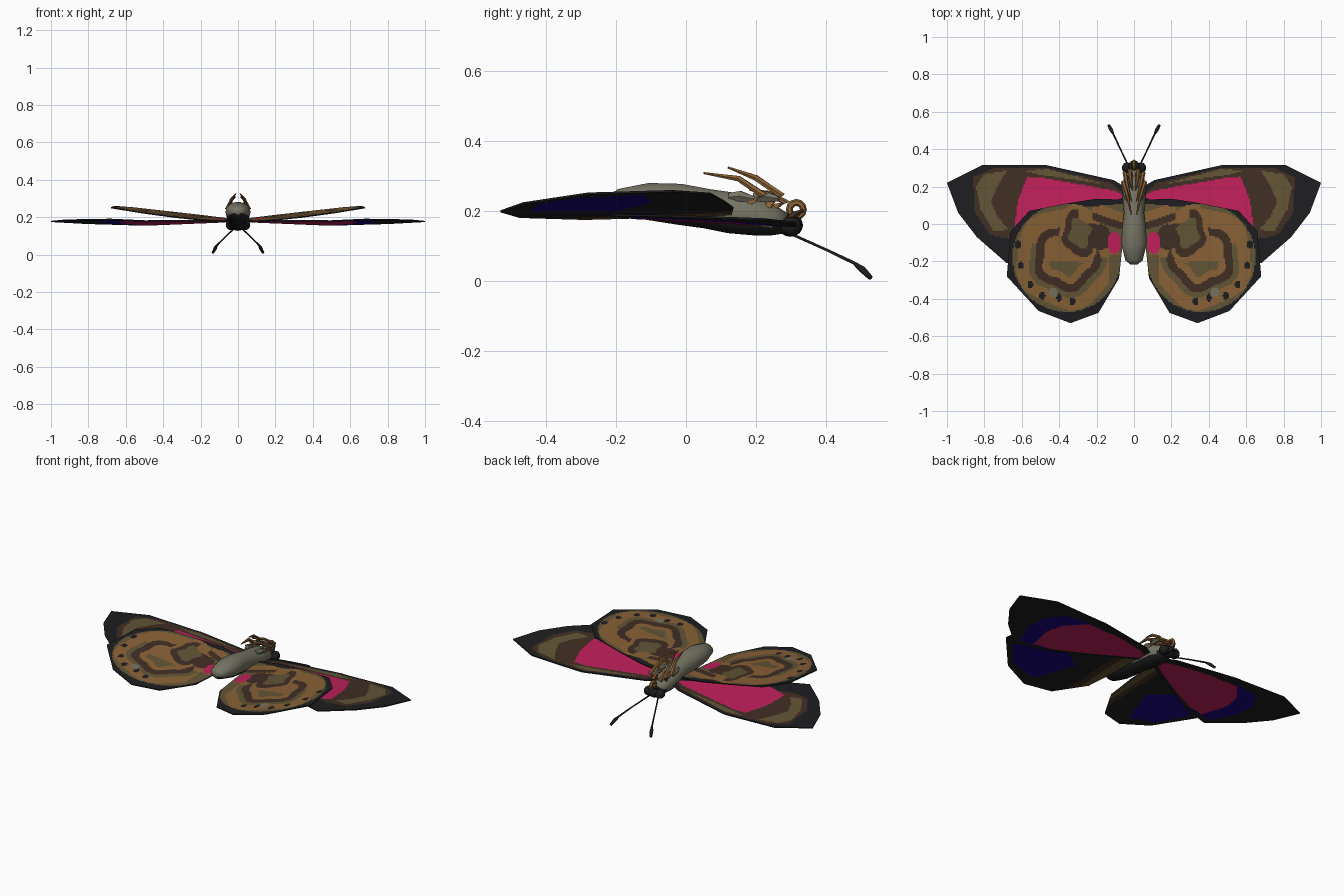
import bpy, bmesh, math
from mathutils import Vector

if "Cube" in bpy.data.objects:
    bpy.data.objects.remove(bpy.data.objects["Cube"])

# ---- flat colours -------------------------------------------------------
def lin(c):
    c /= 255
    return c / 12.92 if c <= 0.04045 else ((c + 0.055) / 1.055) ** 2.4

NAMES = {"black": (30, 30, 32), "crimson": (192, 32, 90), "blue": (24, 6, 126), "dark_brown": (64, 46, 36),
         "olive": (98, 84, 54), "tan": (138, 98, 54), "grey": (118, 116, 100)}
MATS, IDX = [], {}
for i, (n, c) in enumerate(NAMES.items()):
    m = bpy.data.materials.new(n)
    m.diffuse_color = (*[lin(v) for v in c], 1)
    m.use_nodes = True
    m.node_tree.nodes["Principled BSDF"].inputs["Base Color"].default_value = m.diffuse_color
    MATS.append(m)
    IDX[n] = i

def finish(bm, name, mirror=False, smooth=False):
    me = bpy.data.meshes.new(name)
    bm.to_mesh(me)
    bm.free()
    for m in MATS:
        me.materials.append(m)
    ob = bpy.data.objects.new(name, me)
    bpy.context.collection.objects.link(ob)
    for p in me.polygons:
        p.use_smooth = smooth
    if mirror:
        mod = ob.modifiers.new("mirror", 'MIRROR')
        mod.use_mirror_merge = False
    return ob

# ---- wings: flat outline cut into small cells, coloured by rule, then bent ----
def inside(x, y, poly):
    hit = False
    for (x1, y1), (x2, y2) in zip(poly, poly[1:] + poly[:1]):
        if (y1 > y) != (y2 > y) and x < (x2 - x1) * (y - y1) / (y2 - y1) + x1:
            hit = not hit
    return hit

def wing(name, outline, height, upper, lower, step=0.0075, thick=0.006):
    bm = bmesh.new()
    f = bm.faces.new([bm.verts.new((x, y, 0)) for x, y in outline])
    bmesh.ops.triangulate(bm, faces=[f])
    for axis in (0, 1):
        lo = min(p[axis] for p in outline)
        hi = max(p[axis] for p in outline)
        no = Vector((1, 0, 0)) if axis == 0 else Vector((0, 1, 0))
        for k in range(1, int((hi - lo) / step) + 1):
            bmesh.ops.bisect_plane(bm, geom=bm.verts[:] + bm.edges[:] + bm.faces[:],
                                   plane_co=no * (lo + k * step + 0.0003), plane_no=no)
    r = bmesh.ops.extrude_face_region(bm, geom=bm.faces[:], use_keep_orig=True)
    for v in r["geom"]:
        if isinstance(v, bmesh.types.BMVert):
            v.co.z += thick
    bmesh.ops.recalc_face_normals(bm, faces=bm.faces[:])
    for f in bm.faces:
        c = f.calc_center_median()
        top, bottom = c.z > thick * 0.9, c.z < thick * 0.1
        f.material_index = IDX[upper(c.x, c.y) if top else lower(c.x, c.y) if bottom else "black"]
    for v in bm.verts:
        v.co.z += height(v.co.x, v.co.y)
    return finish(bm, name, mirror=True)

FORE = [(0.05, 0.20), (0.11, 0.235), (0.47, 0.315), (0.81, 0.315), (1.0, 0.22), (0.94, 0.06), (0.84, -0.07),
        (0.68, -0.21), (0.50, -0.15), (0.30, -0.04), (0.05, 0.10)]
HIND = [(0.05, 0.13), (0.20, 0.135), (0.36, 0.11), (0.56, 0.07), (0.66, -0.04), (0.68, -0.28), (0.51, -0.465),
        (0.34, -0.53), (0.19, -0.475), (0.08, -0.29), (0.06, -0.1)]
# underside-of-wing patches (seen from above)
F_BROWN = [(0.05, 0.15), (0.12, 0.22), (0.48, 0.302), (0.74, 0.302), (0.86, 0.25), (0.85, 0.06), (0.77, -0.06),
           (0.66, -0.08), (0.3, 0)]
F_ARCH = [(0.68, 0.285), (0.80, 0.265), (0.845, 0.20), (0.82, 0.08), (0.75, -0.04), (0.67, -0.03), (0.73, 0.04),
          (0.765, 0.12), (0.73, 0.2)]
F_EDGE = [(0.16, 0.215), (0.45, 0.29), (0.60, 0.288), (0.50, 0.262)]
F_RED = [(0.05, 0.15), (0.11, 0.18), (0.49, 0.247), (0.57, 0.252), (0.62, 0.13), (0.64, -0.03), (0.48, -0.09), (0.3, 0.0)]
# patches on the opposite faces
L_RED = [(0.05, 0.15), (0.11, 0.19), (0.30, 0.235), (0.53, 0.25), (0.62, 0.13), (0.64, 0.02), (0.60, -0.14),
         (0.48, -0.11), (0.3, -0.02), (0.06, 0.12)]
L_BLUE = [(0.48, 0.25), (0.55, 0.262), (0.68, 0.23), (0.75, 0.12), (0.75, 0.0), (0.68, -0.165), (0.5, -0.13)]
H_BLUE = [(0.25, -0.20), (0.42, -0.10), (0.62, -0.12), (0.61, -0.30), (0.51, -0.42), (0.34, -0.45)]
SPOTS = [(0.62, -0.11), (0.605, -0.22), (0.555, -0.325), (0.49, -0.385), (0.40, -0.395), (0.33, -0.415)]

def layers(base, *stack):
    def rule(x, y):
        col = base
        for n, poly in stack:
            if inside(x, y, poly):
                col = n
        return col
    return rule

def hind_upper(x, y):
    if math.hypot((x - 0.105) / 0.036, (y + 0.10) / 0.06) < 1:
        return "crimson"
    dx, dy = x - 0.36, y + 0.18
    r, a = math.hypot(dx, dy), math.atan2(dy, dx)
    if r > 0.29 and not (x < 0.25 and y > -0.2):
        return "black"
    for sx, sy in SPOTS:                                   # outer row of eye dots
        if math.hypot((x - sx) / 0.016, (y - sy) / 0.021) < 1:
            return "black"
    if math.hypot(x - 0.435, y + 0.365) < 0.024:
        return "grey"
    if x < 0.13 and y < -0.16:                             # inner margin
        return "olive"
    root = y - 0.35 * (x - 0.1)                            # slanting stripes at the wing root
    if x < 0.25 and y > 0.115 - 0.1 * x:
        return "black"
    if x < 0.22 and root > -0.02:
        return "tan" if 0.02 < root < 0.075 else "olive" if root >= 0.075 else "dark_brown"
    if math.hypot((x - 0.18) / 0.055, (y + 0.07) / 0.07) < 1:
        return "dark_brown"
    q = math.hypot((x - 0.29) / 0.9, (y + 0.05) / 1.25)    # central swirl
    q += 0.01 * math.sin(4 * math.atan2(y + 0.05, x - 0.29))
    if q < 0.064:
        return "olive"
    if q < 0.10:
        return "dark_brown" if not (y > 0.0 and x < 0.3) else "tan"
    if q < 0.125:
        return "tan"
    w = r + 0.012 * math.sin(5 * a + 1)
    if w > 0.272:
        return "olive"
    if w > 0.205:
        return "tan" if x > 0.16 or y < -0.1 else "dark_brown"
    if w > 0.175:
        return "olive" if a < 0.4 else "tan"
    if w > 0.130:
        return "dark_brown"
    return "tan" if w > 0.09 or y > -0.2 else "olive"

def hind_lower(x, y):
    if inside(x, y, H_BLUE):
        return "blue"
    return "olive" if x < 0.11 else "dark_brown" if x < 0.15 else "black"

wing("forewings", FORE, lambda x, y: 0.170 - 0.05 * y + 0.03 * abs(x - 0.5),
     layers("black", ("dark_brown", F_BROWN), ("olive", F_ARCH), ("olive", F_EDGE), ("crimson", F_RED)),
     layers("black", ("blue", L_BLUE), ("crimson", L_RED)))
wing("hindwings", HIND, lambda x, y: 0.177 + 0.12 * x + 0.04 * y, hind_upper, hind_lower)

# ---- tubes: rings lofted along a path; radii are (side, up) --------------
def loft(name, path, radii, sides, colour, mirror=False, smooth=True):
    bm = bmesh.new()
    pts = [Vector(p) for p in path]
    rings = []
    for i, p in enumerate(pts):
        t = (pts[min(i + 1, len(pts) - 1)] - pts[max(i - 1, 0)]).normalized()
        s = t.cross(Vector((0, 0, 1))).normalized()
        u = s.cross(t)
        rx, rz = radii[i] if isinstance(radii[i], tuple) else (radii[i], radii[i])
        rings.append([bm.verts.new(p + s * rx * math.cos(k * math.tau / sides) + u * rz * math.sin(k * math.tau / sides))
                      for k in range(sides)])
    for a, b in zip(rings, rings[1:]):
        for k in range(sides):
            bm.faces.new((a[k], a[(k + 1) % sides], b[(k + 1) % sides], b[k]))
    bm.faces.new(rings[0])
    bm.faces.new(rings[-1])
    bmesh.ops.recalc_face_normals(bm, faces=bm.faces[:])
    for f in bm.faces:
        f.material_index = IDX[colour(f) if callable(colour) else colour]
    return finish(bm, name, mirror, smooth)

# abdomen and thorax, black on the lower face
BODY = [(-0.217, .230, .018, .016), (-0.195, .230, .046, .034), (-0.11, .228, .068, .054), (-0.02, .220, .064, .060),
        (0.06, .207, .054, .058), (0.13, .195, .06, .060), (0.20, .185, .064, .056), (0.25, .172, .050, .044),
        (0.285, .165, .03, .03)]
loft("body", [(0, b[0], b[1]) for b in BODY], [(b[2], b[3]) for b in BODY], 14,
     lambda f: "black" if f.normal.z < -0.3 else "grey")

# head and eyes
def ball(name, loc, size, colour, mirror=False):
    bm = bmesh.new()
    bmesh.ops.create_uvsphere(bm, u_segments=12, v_segments=8, radius=1)
    for v in bm.verts:
        v.co = Vector([v.co[i] * size[i] + loc[i] for i in range(3)])
    for f in bm.faces:
        f.material_index = IDX[colour]
    return finish(bm, name, mirror, True)

ball("head", (0, 0.298, 0.160), (0.042, 0.036, 0.033), "black")
ball("eyes", (0.038, 0.300, 0.157), (0.027, 0.030, 0.027), "black", True)

# antennae with clubbed tips
loft("antennae", [(0.025, 0.30, 0.135), (0.075, 0.405, 0.088), (0.11, 0.48, 0.052), (0.122, 0.503, 0.034), (0.135, 0.528, 0.009)],
     [0.004, 0.004, 0.005, 0.010, 0.007], 6, "black", True)

# legs folded over the thorax, with grey upper joints, and mouth palps
LEGS = {"front_legs": [(0.03, 0.235, 0.215), (0.05, 0.272, 0.245), (0.035, 0.20, 0.295), (0.012, 0.12, 0.325)],
        "middle_legs": [(0.04, 0.18, 0.225), (0.058, 0.222, 0.245), (0.035, 0.15, 0.293), (0.014, 0.05, 0.309)],
        "short_legs": [(0.012, 0.25, 0.21), (0.022, 0.285, 0.225), (0.018, 0.24, 0.25), (0.008, 0.18, 0.262)]}
for n, p in LEGS.items():
    loft(n, p, [0.012, 0.012, 0.009, 0.003], 6, "tan", True, False)
for y in (0.15, 0.22):
    loft("leg_joints", [(0.03, y - 0.025, 0.24), (0.04, y + 0.005, 0.243), (0.045, y + 0.045, 0.235)],
         [0.014, 0.017, 0.008], 6, "grey", True, False)
loft("palps", [(0.018, 0.285, 0.17), (0.018, 0.31, 0.19), (0.012, 0.335, 0.203)], [0.011, 0.011, 0.004], 6,
     "dark_brown", True, False)

# coiled feeding tube
bm = bmesh.new()
rings = []
for j in range(12):
    a = j * math.tau / 12
    out = Vector((0, math.cos(a), math.sin(a)))
    rings.append([bm.verts.new(Vector((0.010 * math.sin(k * math.tau / 6), 0.315, 0.205))
                               + out * (0.020 + 0.010 * math.cos(k * math.tau / 6))) for k in range(6)])
for a, b in zip(rings, rings[1:] + rings[:1]):
    for k in range(6):
        bm.faces.new((a[k], a[(k + 1) % 6], b[(k + 1) % 6], b[k])).material_index = IDX["tan"]
bmesh.ops.recalc_face_normals(bm, faces=bm.faces[:])
finish(bm, "coiled_tongue")
